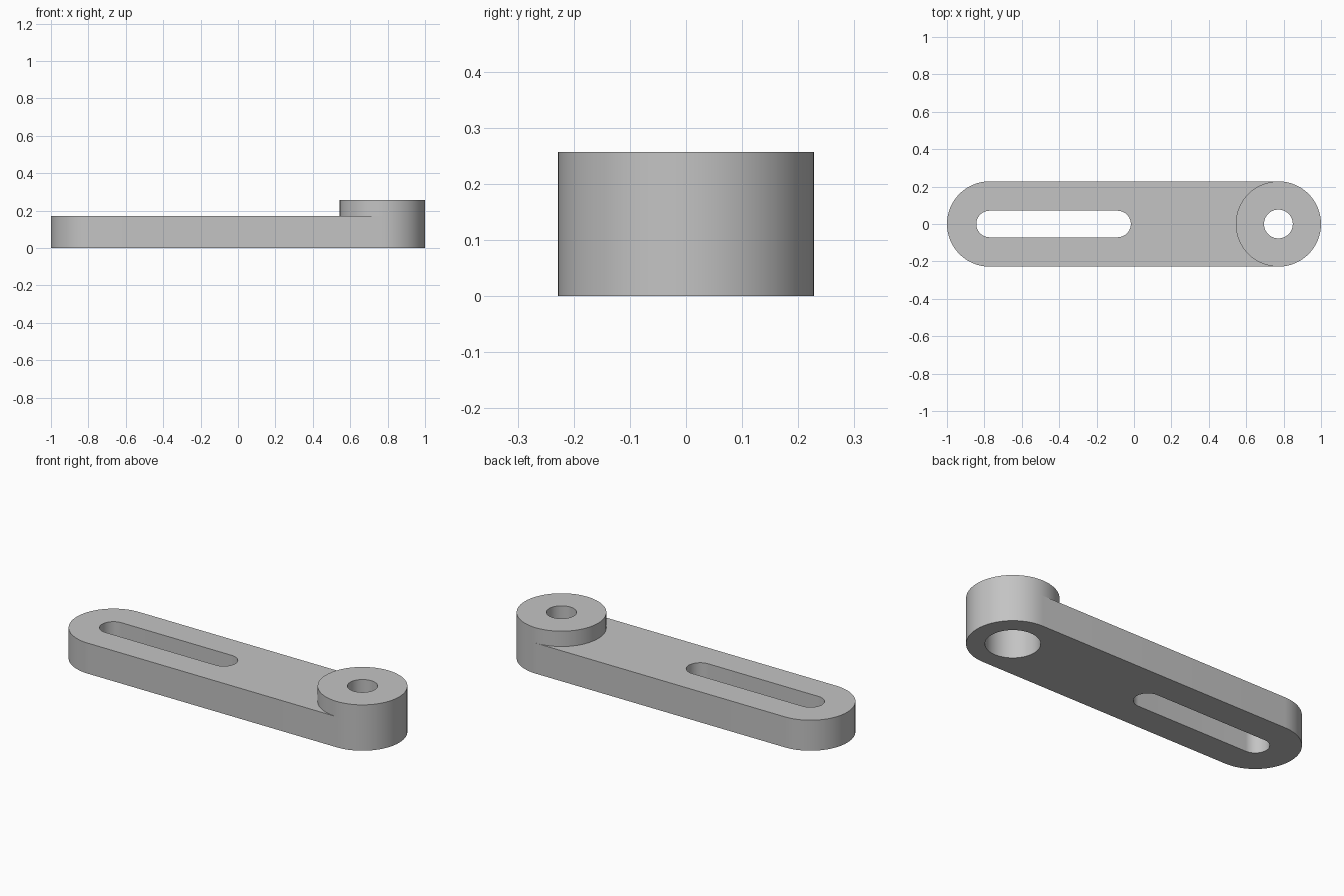
import bpy
import bmesh
from math import sin, cos, pi, radians

if "Cube" in bpy.data.objects:
    bpy.data.objects.remove(bpy.data.objects["Cube"], do_unlink=True)

# Main dimensions
RADIUS = 0.228
END_X = 1 - RADIUS
PLATE_TOP = 0.171
BOSS_TOP = 0.257
SLOT_RADIUS = 0.071
SLOT_END_X = -0.088
BORE_RADIUS = 0.077
COUNTERBORE_RADIUS = 0.136
STEPS = 32

grey = bpy.data.materials.new("plain grey")
grey.use_nodes = True
colour = (0.55, 0.55, 0.55, 1)
grey.diffuse_color = colour
grey.node_tree.nodes["Principled BSDF"].inputs["Base Color"].default_value = colour


def stadium(x_left, x_right, radius):
    """Outline of a bar with round ends."""
    points = []
    for centre, start in ((x_right, -pi / 2), (x_left, pi / 2)):
        for i in range(STEPS + 1):
            a = start + pi * i / STEPS
            points.append((centre + radius * cos(a), radius * sin(a)))
    return points


def circle(x, radius):
    n = 2 * STEPS
    return [(x + radius * cos(2 * pi * i / n), radius * sin(2 * pi * i / n))
            for i in range(n)]


def extruded_part(name, outlines, bottom, top):
    """Fill an outline, leaving inner outlines as holes, and extrude it up."""
    bm = bmesh.new()
    edges = []
    for points in outlines:
        verts = [bm.verts.new((x, y, bottom)) for x, y in points]
        edges += [bm.edges.new((v, verts[i - 1])) for i, v in enumerate(verts)]
    bmesh.ops.triangle_fill(bm, edges=edges, use_beauty=True, normal=(0, 0, 1))
    result = bmesh.ops.extrude_face_region(bm, geom=bm.faces[:], use_keep_orig=True)
    raised = [g for g in result["geom"] if isinstance(g, bmesh.types.BMVert)]
    bmesh.ops.translate(bm, verts=raised, vec=(0, 0, top - bottom))
    bmesh.ops.recalc_face_normals(bm, faces=bm.faces[:])
    mesh = bpy.data.meshes.new(name)
    bm.to_mesh(mesh)
    bm.free()
    mesh.materials.append(grey)
    part = bpy.data.objects.new(name, mesh)
    bpy.context.collection.objects.link(part)
    bpy.ops.object.select_all(action="DESELECT")
    part.select_set(True)
    bpy.context.view_layer.objects.active = part
    bpy.ops.object.shade_smooth_by_angle(angle=radians(30))
    return part


# Arm plate with its long slot and the wide counterbore below the boss
extruded_part("slotted_arm",
              [stadium(-END_X, END_X, RADIUS),
               stadium(-END_X, SLOT_END_X, SLOT_RADIUS),
               circle(END_X, COUNTERBORE_RADIUS)],
              0, PLATE_TOP)

# Raised round boss with the narrow bore
extruded_part("pivot_boss",
              [circle(END_X, RADIUS), circle(END_X, BORE_RADIUS)],
              PLATE_TOP, BOSS_TOP)
